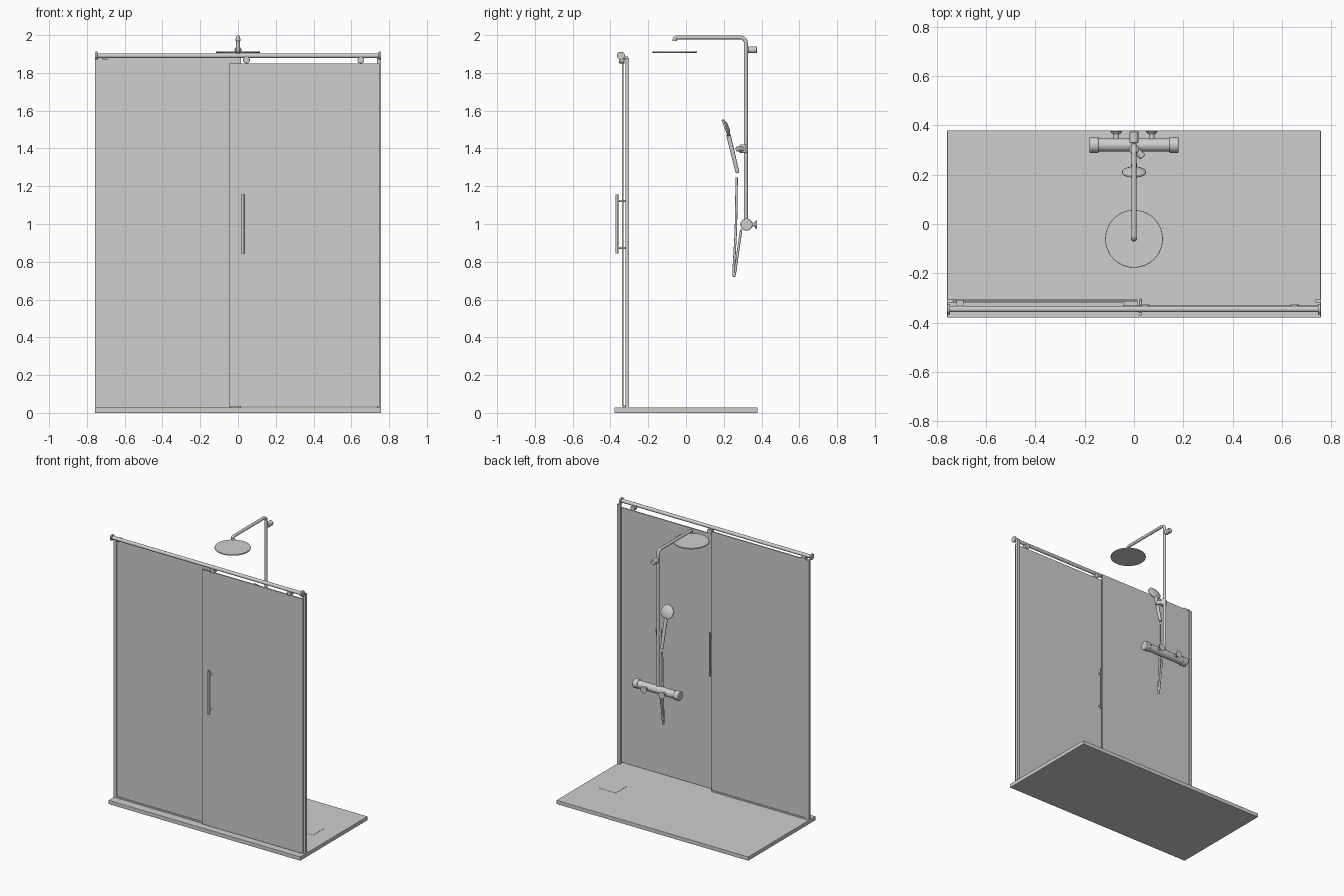
import bpy, math
from mathutils import Vector

if "Cube" in bpy.data.objects:
    bpy.data.objects.remove(bpy.data.objects["Cube"])

grey = bpy.data.materials.new("light_grey")
grey.diffuse_color = (0.62, 0.62, 0.61, 1)
grey.use_nodes = True
grey.node_tree.nodes["Principled BSDF"].inputs["Base Color"].default_value = grey.diffuse_color


def smooth(ob):
    bpy.ops.object.select_all(action='DESELECT')
    ob.select_set(True)
    bpy.context.view_layer.objects.active = ob
    bpy.ops.object.shade_smooth_by_angle(angle=math.radians(35))


def bevel(ob, width, segments=2):
    m = ob.modifiers.new("edge", 'BEVEL')
    m.width, m.segments, m.limit_method = width, segments, 'ANGLE'
    m.angle_limit = math.radians(40)


def box(name, x, y, z):
    """Box from (min, max) ranges."""
    bpy.ops.mesh.primitive_cube_add(size=1)
    ob = bpy.context.object
    ob.name = name
    for v in ob.data.vertices:
        v.co = Vector([r[0] if c < 0 else r[1] for c, r in zip(v.co, (x, y, z))])
    ob.data.materials.append(grey)
    return ob


def rod(name, a, b, r, r2=None, sides=32, edge=0):
    """Cylinder or cone between two points."""
    a, b = Vector(a), Vector(b)
    bpy.ops.mesh.primitive_cone_add(vertices=sides, radius1=r, radius2=r if r2 is None else r2,
                                    depth=(b - a).length, location=(a + b) / 2)
    ob = bpy.context.object
    ob.name = name
    ob.rotation_euler = (b - a).to_track_quat('Z', 'Y').to_euler()
    ob.data.materials.append(grey)
    smooth(ob)
    if edge:
        bevel(ob, edge)
    return ob


def tube(name, pts, r, kind='POLY'):
    """Round pipe along a path."""
    cu = bpy.data.curves.new(name, 'CURVE')
    cu.dimensions = '3D'
    cu.bevel_depth, cu.bevel_resolution, cu.use_fill_caps = r, 5, True
    sp = cu.splines.new(kind)
    sp.points.add(len(pts) - 1)
    for p, co in zip(sp.points, pts):
        p.co = (*co, 1)
    if kind == 'NURBS':
        sp.use_endpoint_u, sp.order_u, sp.resolution_u = True, 3, 10
    ob = bpy.data.objects.new(name, cu)
    bpy.context.collection.objects.link(ob)
    cu.materials.append(grey)
    bpy.ops.object.select_all(action='DESELECT')
    ob.select_set(True)
    bpy.context.view_layer.objects.active = ob
    bpy.ops.object.convert(target='MESH')
    smooth(bpy.context.object)


# Shower tray and flush drain cover
TOP = 0.028
bevel(box("shower_tray", (-.757, .757), (-.379, .379), (0, TOP)), .002)
box("drain_cover", (.505, .635), (-.06, .07), (TOP - .004, TOP + .0012))

# Glass: fixed panel behind, sliding door in front
box("fixed_glass", (-.75, .015), (-.316, -.308), (TOP, 1.88))
box("door_glass", (-.047, .748), (-.338, -.330), (TOP + .005, 1.85))
box("bottom_channel", (-.733, .01), (-.321, -.304), (TOP, .038))
box("door_guide", (-.04, .015), (-.330, -.316), (TOP, .04))

# Top rail with end caps, and wall profiles on both sides
RY, RZ = -.345, 1.891
rod("top_rail", (-.75, RY, RZ), (.75, RY, RZ), .0125)
for s, side in ((-1, "left"), (1, "right")):
    rod("rail_cap_" + side, (s * .745, RY, RZ), (s * .757, RY, RZ), .021, edge=.002)
    box("wall_profile_" + side, sorted((s * .735, s * .757)), (-.320, -.303), (TOP, 1.88))
box("rail_clip", (-.72, -.69), (RY, -.308), (1.872, 1.887))

# Door rollers hanging from the rail
for i, x in enumerate((.045, .65)):
    rod(f"roller_{i}", (x, -.355, 1.868), (x, -.326, 1.868), .018, edge=.002)

# Double door handle
HX = .026
rod("handle_outer", (HX, -.366, .845), (HX, -.366, 1.155), .0075)
rod("handle_inner", (HX, -.306, .845), (HX, -.306, 1.155), .005)
for i, z in enumerate((.873, 1.122)):
    rod(f"handle_post_{i}", (HX, -.366, z), (HX, -.306, z), .006)

# Riser pipe bending into the overhead arm, with a short drop at the end
CY, AZ, HY = .317, 1.988, -.06


def arc(cy, cz, r, a0, a1, n=8):
    return [(0, cy + r * math.cos(math.radians(a0 + (a1 - a0) * i / n)),
             cz + r * math.sin(math.radians(a0 + (a1 - a0) * i / n))) for i in range(n + 1)]


tube("riser_and_arm", [(0, CY, 1.0)] + arc(CY - .03, AZ - .03, .03, 0, 90)
     + arc(HY + .012, AZ - .012, .012, 90, 180) + [(0, HY, 1.972)], .0105)
rod("arm_nozzle", (0, HY, 1.968), (0, HY, 1.982), .012)
rod("rain_head", (0, HY, 1.906), (0, HY, 1.914), .117, sides=64, edge=.002)
rod("wall_bracket", (0, CY + .012, 1.922), (0, .375, 1.922), .018, edge=.003)
rod("wall_bracket_stem", (0, CY, 1.922), (0, .345, 1.922), .010)

# Thermostatic mixer bar with end knobs and wall unions
VY, VZ = .32, .997
rod("mixer_body", (-.145, VY, VZ), (.145, VY, VZ), .027)
for s, side in ((-1, "left"), (1, "right")):
    rod("mixer_knob_" + side, (s * .143, VY, VZ), (s * .18, VY, VZ), .032, edge=.004)
    rod("wall_union_" + side, (s * .072, VY, VZ), (s * .072, .375, VZ), .011)
    rod("union_flange_" + side, (s * .072, .364, VZ), (s * .072, .377, VZ), .016, .025)

# Sliding holder on the riser
rod("slider", (0, .303, 1.375), (0, .303, 1.42), .02, edge=.004)
rod("slider_knob", (.005, .305, 1.397), (.036, .27, 1.397), .014, edge=.004)

# Hand shower: tilted round head and handle
head = Vector((0, .213, 1.510))
n = Vector((0, -.93, -.36)).normalized()
rod("hand_head_face", head + n * .009, head - n * .002, .048, edge=.003)
rod("hand_head_back", head - n * .002, head - n * .014, .048, .022)
rod("hand_handle", (0, .224, 1.475), (0, .273, 1.27), .012, .010, edge=.003)

# Hanging hose loop
tube("hose", [(0, .268, 1.245), (0, .266, 1.0), (0, .257, .84), (0, .25, .725),
              (0, .258, .725), (0, .270, .82), (0, .292, .97)], .0065, 'NURBS')
